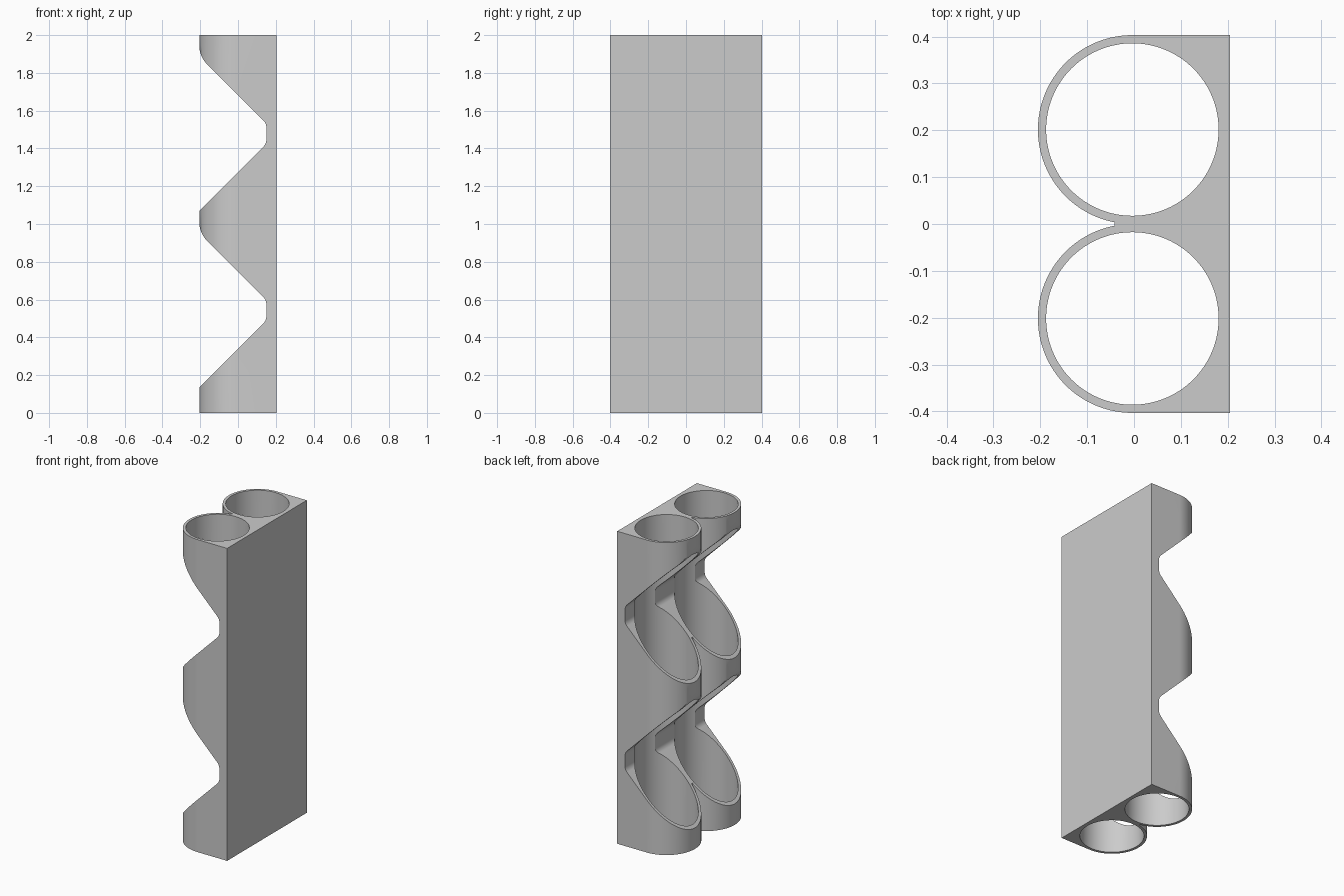
import bpy, bmesh, math
from mathutils import Vector

if "Cube" in bpy.data.objects:
    bpy.data.objects.remove(bpy.data.objects["Cube"], do_unlink=True)

HALF_X, R_OUT, R_IN, CX = 0.205, 0.2015, 0.184, -0.0035
HEIGHT, PITCH = 2.0, 0.935
GREY = (0.6, 0.6, 0.6, 1)

grey = bpy.data.materials.new("plain grey")
grey.use_nodes = True
grey.diffuse_color = GREY
grey.node_tree.nodes["Principled BSDF"].inputs["Base Color"].default_value = GREY


def prism(name, points, offset):
    """Extrude a closed loop of 3D points along an offset."""
    bm = bmesh.new()
    face = bm.faces.new([bm.verts.new(p) for p in points])
    ext = bmesh.ops.extrude_face_region(bm, geom=[face], use_keep_orig=True)
    moved = [g for g in ext["geom"] if isinstance(g, bmesh.types.BMVert)]
    bmesh.ops.translate(bm, verts=moved, vec=offset)
    bmesh.ops.recalc_face_normals(bm, faces=bm.faces)
    mesh = bpy.data.meshes.new(name)
    bm.to_mesh(mesh)
    bm.free()
    mesh.materials.append(grey)
    obj = bpy.data.objects.new(name, mesh)
    bpy.context.collection.objects.link(obj)
    return obj


def arc(cx, cy, r, start, end, steps):
    angles = [math.radians(start + (end - start) * i / steps) for i in range(steps + 1)]
    return [(cx + r * math.cos(a), cy + r * math.sin(a)) for a in angles]


def rounded(corners, steps=12):
    """Round each (x, z, radius) corner of a polygon."""
    out = []
    for i, (x, z, r) in enumerate(corners):
        p = Vector((x, z))
        if r == 0:
            out.append(p)
            continue
        a = (Vector(corners[i - 1][:2]) - p).normalized()
        b = (Vector(corners[(i + 1) % len(corners)][:2]) - p).normalized()
        half = math.acos(a.dot(b)) / 2
        centre = p + (a + b).normalized() * (r / math.sin(half))
        t0 = p + a * (r / math.tan(half)) - centre
        t1 = p + b * (r / math.tan(half)) - centre
        out += [centre + t0.lerp(t1, k / steps).normalized() * r for k in range(steps + 1)]
    return out


# Body: two half-round fronts joined by a thin web, flat back plate
upper = arc(CX, R_OUT, R_OUT, 90, 259, 72)
lower = [(x, -y) for x, y in reversed(upper)]
outline = [(HALF_X, 2 * R_OUT)] + upper + lower + [(HALF_X, -2 * R_OUT)]
body = prism("double_tube_holder", [(x, y, 0) for x, y in outline], (0, 0, HEIGHT))

cutters = []
# Vertical tube bores
for side in (-1, 1):
    ring = arc(CX, side * R_OUT, R_IN, 0, 360, 128)[:-1]
    cutters.append(prism("bore_cutter", [(x, y, -0.1) for x, y in ring], (0, 0, HEIGHT + 0.2)))

# Sloped access openings with rounded corners, just clear of the front above
for level in (0, 1):
    z = level * PITCH
    corners = [(-0.2055, 0.952 + z, 0.15), (0.15, 0.597 + z, 0.05),
               (0.15, 0.49 + z, 0.05), (-0.3, 0.04 + z, 0),
               (-0.3, 1.04 + z, 0), (-0.2055, 1.04 + z, 0)]
    loop = rounded(corners)
    cutters.append(prism("opening_cutter", [(p.x, -0.6, p.y) for p in loop], (0, 1.2, 0)))

bpy.context.view_layer.objects.active = body
for cutter in cutters:
    mod = body.modifiers.new("cut", "BOOLEAN")
    mod.operation, mod.solver, mod.object = "DIFFERENCE", "EXACT", cutter
    bpy.ops.object.modifier_apply(modifier=mod.name)
    bpy.data.objects.remove(cutter, do_unlink=True)

bpy.ops.object.select_all(action="DESELECT")
body.select_set(True)
bpy.ops.object.shade_smooth_by_angle(angle=math.radians(30))
